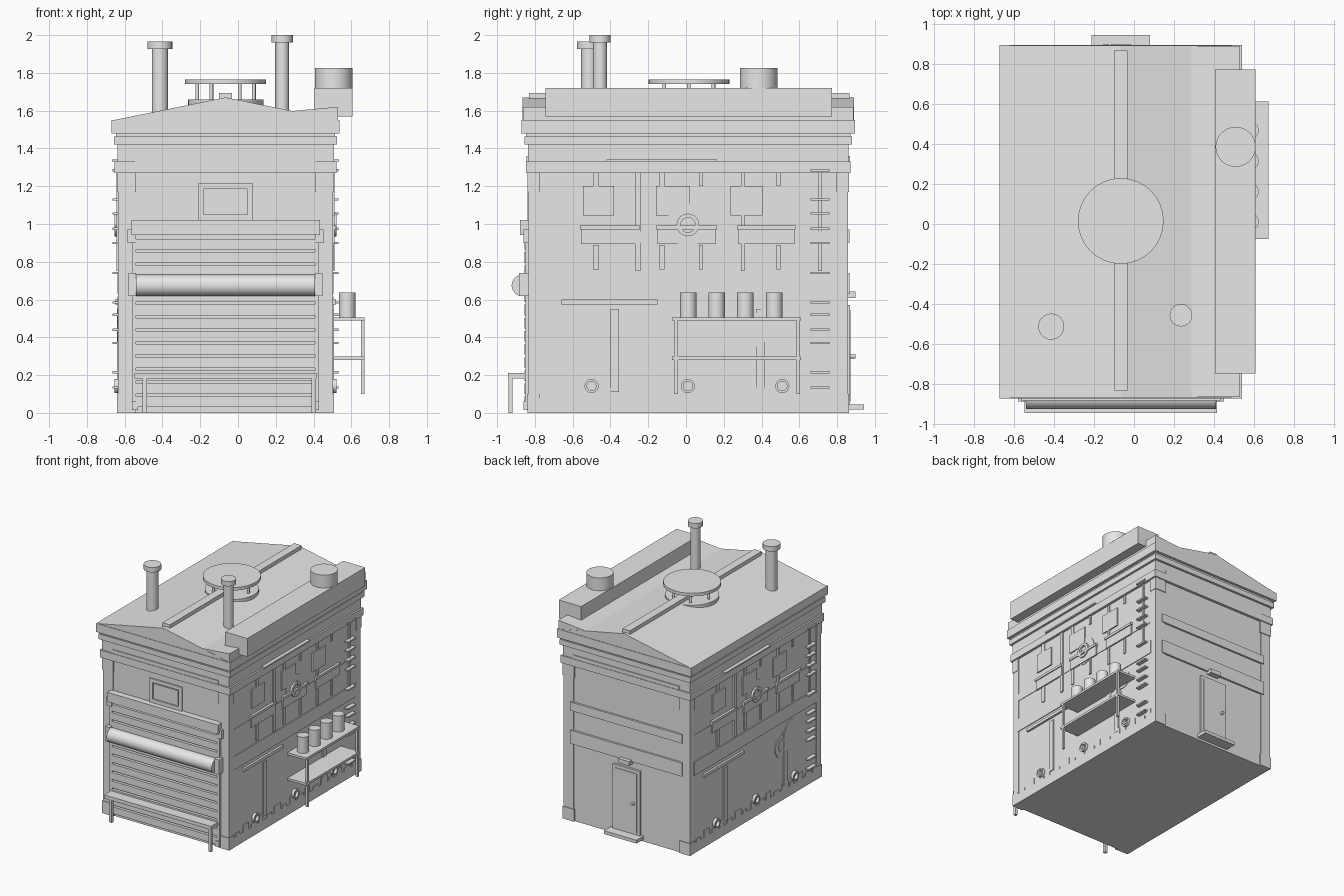
import bpy, bmesh, math
from mathutils import Matrix, Vector

if "Cube" in bpy.data.objects:
    bpy.data.objects.remove(bpy.data.objects["Cube"])

grey = bpy.data.materials.new("light_grey")
grey.diffuse_color = (0.8, 0.8, 0.8, 1)
grey.use_nodes = True
grey.node_tree.nodes["Principled BSDF"].inputs["Base Color"].default_value = grey.diffuse_color
CX, CY = -0.066, 0.012          # centre of the building
X0, X1 = -0.632, 0.5            # wall faces
Y0, Y1 = -0.827, 0.85


def finish(name, bm, smooth=False):
    bmesh.ops.recalc_face_normals(bm, faces=bm.faces[:])
    me = bpy.data.meshes.new(name)
    bm.to_mesh(me)
    bm.free()
    me.materials.append(grey)
    ob = bpy.data.objects.new(name, me)
    bpy.context.collection.objects.link(ob)
    if smooth:
        bpy.context.view_layer.objects.active = ob
        ob.select_set(True)
        bpy.ops.object.shade_smooth_by_angle(angle=math.radians(35))
        ob.select_set(False)
    return ob


def boxes(name, items):
    """One object from (x0, x1, y0, y1, z0, z1) boxes."""
    bm = bmesh.new()
    for a, b, c, d, e, f in items:
        m = Matrix.Translation(((a + b) / 2, (c + d) / 2, (e + f) / 2)) @ \
            Matrix.Diagonal((abs(b - a), abs(d - c), abs(f - e), 1))
        bmesh.ops.create_cube(bm, size=1, matrix=m)
    return finish(name, bm)


def rods(name, items, n=32):
    """One object from (start, end, radius) cylinders."""
    bm = bmesh.new()
    for p, q, r in items:
        p, q = Vector(p), Vector(q)
        m = Matrix.Translation((p + q) / 2) @ (q - p).to_track_quat('Z', 'Y').to_matrix().to_4x4()
        bmesh.ops.create_cone(bm, cap_ends=True, segments=n, radius1=r, radius2=r,
                              depth=(q - p).length, matrix=m)
    return finish(name, bm, True)


def prism(name, pts, y0, y1):
    """Extrude an x-z profile along y."""
    bm = bmesh.new()
    f = bm.faces.new([bm.verts.new((x, y0, z)) for x, z in pts])
    ext = bmesh.ops.extrude_face_region(bm, geom=[f])["geom"]
    bmesh.ops.translate(bm, vec=(0, y1 - y0, 0), verts=[v for v in ext if isinstance(v, bmesh.types.BMVert)])
    return finish(name, bm)


def ring(name, x, s, y, z, r, t):
    """Raised ring on a side wall."""
    bm = bmesh.new()
    rows = []
    for i in range(24):
        a = i * math.tau / 24
        rows.append([bm.verts.new((x + s * dx, y + math.cos(a) * rr, z + math.sin(a) * rr))
                     for dx, rr in ((0, r), (t, r), (t, r * .65), (0, r * .65))])
    for i in range(24):
        p, q = rows[i], rows[(i + 1) % 24]
        for k in range(4):
            bm.faces.new((p[k], q[k], q[(k + 1) % 4], p[(k + 1) % 4]))
    return finish(name, bm, True)


# main walls, piers and cornices
boxes("walls", [(X0, X1, Y0, Y1, 0, 1.5)])
piers, caps = [], []
for sx in (-1, 1):
    for sy in (-1, 1):
        ex, ey = CX + sx * 0.57, CY + sy * 0.845
        piers.append((ex, ex - sx * 0.09, ey, ey - sy * 0.06, 0, 1.27))
        ex, ey = ex + sx * 0.004, ey + sy * 0.006
        caps += [(ex, ex - sx * 0.1, ey, ey - sy * 0.065, 1.17, 1.27),
                 (ex, ex - sx * 0.1, ey, ey - sy * 0.065, 0, 0.1)]
boxes("corner_piers", piers)
boxes("pier_blocks", caps)


def band(hx, hy, z0, z1):
    return (CX - hx, CX + hx, CY - hy, CY + hy, z0, z1)


boxes("cornices", [band(0.587, 0.86, 1.27, 1.33), band(0.573, 0.849, 1.33, 1.42),
                   band(0.591, 0.868, 1.42, 1.463), band(0.58, 0.86, 1.463, 1.48),
                   band(0.604, 0.882, 1.48, 1.55)])
boxes("frieze_plates", [(-0.545, 0.41, CY - 0.856, CY + 0.856, 1.33, 1.36)])

# roof, ridge cap, side wedge and parapet box
prism("roof", [(CX - 0.597, 1.549), (CX, 1.67), (CX + 0.597, 1.549)], CY - 0.878, CY + 0.878)
prism("roof_wedge", [(0.285, 1.598), (0.53, 1.62), (0.53, 1.549)], CY - 0.876, CY + 0.876)
boxes("ridge_cap", [(-0.1, -0.033, -0.83, 0.865, 1.64, 1.693)])
boxes("parapet_duct", [(0.405, 0.607, -0.745, 0.772, 1.57, 1.72)])
rods("duct_vent", [((0.507, 0.385, 1.71), (0.507, 0.385, 1.825), 0.1)])

# chimneys
for name, x, y, r, rc, zc, zt in (("left_chimney", -0.413, -0.512, 0.043, 0.065, 1.927, 1.967),
                                  ("right_chimney", 0.234, -0.455, 0.037, 0.056, 1.96, 2.0)):
    rods(name, [((x, y, 1.55), (x, y, zc), r), ((x, y, zc), (x, y, zt), rc)])

# round roof vent on posts
vy = 0.015
rods("roof_vent", [((CX, vy, 1.6), (CX, vy, 1.66), 0.2), ((CX, vy, 1.74), (CX, vy, 1.765), 0.214)])
rods("vent_posts", [((CX + 0.15 * math.cos(a), vy + 0.15 * math.sin(a), 1.6),
                     (CX + 0.15 * math.cos(a), vy + 0.15 * math.sin(a), 1.745), 0.01)
                    for a in [i * math.tau / 6 for i in range(6)]], 12)

# rolling shutter with slats, roll, header and tracks
boxes("shutter_slats", [(-0.54, 0.408, Y0 - 0.028, Y0 + 0.01, 0.03 + i * 0.0695, 0.086 + i * 0.0695)
                        for i in range(13)])
rods("shutter_roll", [((-0.54, -0.866, 0.675), (0.408, -0.866, 0.675), 0.057)])
boxes("shutter_header", [(-0.565, 0.435, -0.88, Y0, 0.943, 1.02)])
tracks = []
for s in (-1, 1):
    m = CX + s * 0.474
    tracks += [(m, m + s * 0.022, -0.85, Y0, 0.02, 0.94), (m, m + s * 0.045, -0.86, Y0, 0.9, 0.97),
               (m, m + s * 0.04, -0.885, Y0, 0.62, 0.74), (m - s * 0.01, m + s * 0.022, -0.86, Y0, 0.015, 0.06)]
boxes("shutter_tracks", tracks)

# front window and bench
boxes("front_window", [(-0.213, 0.08, -0.838, Y0, 1.02, 1.05), (-0.213, 0.08, -0.838, Y0, 1.185, 1.215),
                       (-0.213, -0.183, -0.838, Y0, 1.05, 1.185), (0.05, 0.08, -0.838, Y0, 1.05, 1.185),
                       (-0.175, 0.042, -0.834, Y0, 1.058, 1.177)])
boxes("bench", [(-0.547, 0.415, -0.942, -0.85, 0.183, 0.212)] +
      [(x - 0.012, x + 0.012, -0.94, -0.918, 0, 0.19) for x in (-0.493, 0.402)])

# back bands, door, step and lamp
boxes("back_bands", [(-0.57, 0.44, Y1, 0.866, 0.9, 0.97), (-0.57, 0.44, Y1, 0.866, 0.63, 0.74)])
boxes("back_door", [(-0.19, 0.057, Y1, 0.867, 0.045, 0.57), (-0.165, 0.032, Y1, 0.872, 0.06, 0.545)])
boxes("door_step", [(-0.213, 0.08, Y1, 0.942, 0.018, 0.045)])
boxes("door_lamp", [(-0.116, -0.016, Y1, 0.897, 0.608, 0.642)])
rods("door_knob", [((-0.14, 0.865, 0.3), (-0.14, 0.897, 0.3), 0.012)], 16)

# side wall relief, repeated on the left turned half way round
uppers = [(-0.27, -0.24), (0.29, 0.31), (0.7, 0.72)]
shorts = [(-0.49, -0.46), (-0.14, -0.115), (0.07, 0.09), (0.48, 0.5)]
windows = [(-0.545, -0.38), (-0.16, 0.02), (0.235, 0.405)]
sills = [(-0.555, -0.25), (-0.15, 0.16), (0.275, 0.575)]
rungs = [0.135, 0.215, 0.37, 0.44, 0.52, 0.585, 0.74, 0.9, 0.975, 1.055, 1.13, 1.285]
for side, s in (("right", 1), ("left", -1)):
    wall = X1 if s > 0 else X0

    def relief(name, rects):
        boxes(side + "_" + name, [(wall - s * 0.005, wall + s * d, CY + s * (a - CY), CY + s * (b - CY), e, f)
                                  for a, b, e, f, d in rects])

    relief("bands", [(-0.78, 0.8, 0.63, 0.74, 0.006), (-0.78, 0.8, 0.9, 0.96, 0.004)])
    relief("posts", [(a, b, 0.75, 1.27, 0.01) for a, b in uppers] +
           [(a, b, z0, z1, 0.009) for a, b in shorts for z0, z1 in ((0.76, 0.89), (1.2, 1.27))] +
           [(a, a + 0.045, 0.11, 0.55, 0.008) for a in (-0.4, 0.37)])
    relief("windows", [(a, b, 1.045, 1.2, 0.01) for a, b in windows])
    relief("sills", [(a, b, 0.895, 0.975, 0.012) for a, b in sills] +
           [(a - 0.005, b + 0.005, 0.972, 0.992, 0.02) for a, b in sills])
    relief("rungs", [(0.66, 0.76, z - 0.006, z + 0.006, 0.033) for z in rungs])
    relief("pipe", [(-0.66, -0.15, 0.575, 0.6, 0.018)])
    relief("top_bar", [(-0.42, 0.165, 1.33, 1.342, 0.036)])
    # stepped brick footing
    relief("footing", [(-0.78, 0.8, 0, 0.08, 0.006)] +
           [(-0.75 + i * 0.1, -0.7 + i * 0.1 + 0.015 * (i % 3), 0.075, 0.105 + 0.03 * (i % 2), 0.006)
            for i in range(16)])
    for i, y in enumerate((-0.5, 0.01, 0.51)):
        ring(f"{side}_drain_ring_{i + 1}", wall, s, CY + s * (y - CY), 0.142, 0.037, 0.022)
    ring(side + "_round_vent", wall, s, CY + s * -0.002, 0.995, 0.06, 0.022)
    rods(side + "_round_patches", [((wall, CY + s * (y - CY), z), (wall + s * 0.005, CY + s * (y - CY), z), r)
                                   for y, z, r in ((0.01, 0.995, 0.115), (0.355, 0.44, 0.09), (0.47, 0.54, 0.075))])
    ring(side + "_lower_vent", wall, s, CY + s * (0.355 - CY), 0.45, 0.05, 0.008)

# side shelf with cans
boxes("shelf", [(X1, 0.67, -0.075, 0.61, 0.488, 0.506), (X1, 0.67, -0.075, 0.61, 0.28, 0.298)] +
      [(0.652, 0.67, y, y + 0.018, 0.1, 0.49) for y in (-0.06, 0.585)])
rods("shelf_cans", [((0.578, y, 0.505), (0.578, y, 0.638), 0.044) for y in (0.012, 0.162, 0.314, 0.467)])
